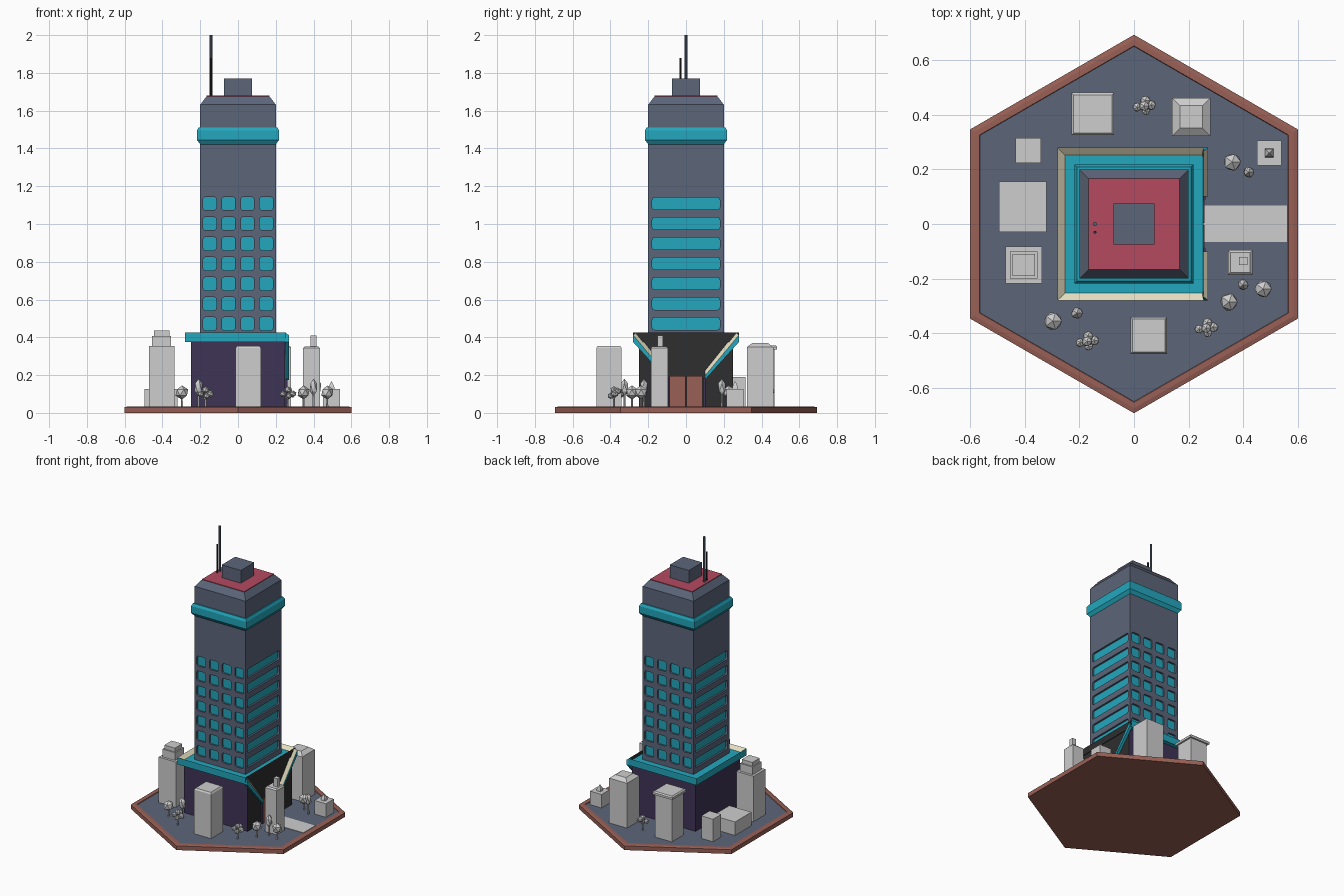
import bpy, bmesh, math, random
from mathutils import Matrix, Vector

if "Cube" in bpy.data.objects:
    bpy.data.objects.remove(bpy.data.objects["Cube"])

random.seed(4)


def material(name, r, g, b):
    lin = [((c / 255 + 0.055) / 1.055) ** 2.4 for c in (r, g, b)]
    m = bpy.data.materials.new(name)
    m.diffuse_color = (*lin, 1)
    m.use_nodes = True
    m.node_tree.nodes["Principled BSDF"].inputs["Base Color"].default_value = m.diffuse_color
    return m


SLATE = material("slate", 92, 102, 122)
TEAL = material("teal", 35, 167, 189)
RED = material("roof red", 180, 74, 96)
BROWN = material("clay brown", 152, 96, 86)
PURPLE = material("dark purple", 62, 52, 86)
BLACK = material("charcoal", 46, 46, 46)
CREAM = material("cream", 228, 222, 192)
GREY = material("light grey", 206, 206, 206)


def finish(name, bm, mats):
    bmesh.ops.recalc_face_normals(bm, faces=bm.faces)
    mesh = bpy.data.meshes.new(name)
    bm.to_mesh(mesh)
    bm.free()
    for m in mats:
        mesh.materials.append(m)
    ob = bpy.data.objects.new(name, mesh)
    bpy.context.collection.objects.link(ob)
    return ob


def loft(bm, rings, slots=None):
    """Skin a list of equal-length vertex rings and cap both ends."""
    rows = [[bm.verts.new(p) for p in ring] for ring in rings]
    n = len(rows[0])
    slots = slots or [0] * len(rows)
    for i in range(len(rows) - 1):
        for k in range(n):
            f = bm.faces.new((rows[i][k], rows[i][(k + 1) % n],
                              rows[i + 1][(k + 1) % n], rows[i + 1][k]))
            f.material_index = slots[i]
    bm.faces.new(rows[0][::-1])
    bm.faces.new(rows[-1]).material_index = slots[-1]


def ring(r, z, n=4, x=0, y=0, ry=None):
    """Regular ring given by its distance to the flat sides."""
    R, ry = r / math.cos(math.pi / n), (r if ry is None else ry)
    pts = []
    for k in range(n):
        a = (k + 0.5) * 2 * math.pi / n
        pts.append((x + R * math.cos(a), y + R * math.sin(a) * ry / r, z))
    return pts


def stack(name, profile, mats, x=0, y=0, n=4, slots=None):
    bm = bmesh.new()
    loft(bm, [ring(p[0], p[1], n, x, y, p[2] if len(p) > 2 else None)
              for p in profile], slots)
    return finish(name, bm, mats)


def box(name, x0, x1, y0, y1, z0, z1, mat):
    rx, ry = (x1 - x0) / 2, (y1 - y0) / 2
    return stack(name, [(rx, z0, ry), (rx, z1, ry)], [mat], (x0 + x1) / 2, (y0 + y1) / 2)


# Hexagonal base with a raised rim, and the entrance path
stack("base", [(0.6, 0), (0.6, 0.03), (0.584, 0.034), (0.565, 0.034), (0.563, 0.03)],
      [BROWN, SLATE], n=6, slots=[0, 0, 0, 0, 1])
box("entrance_path", 0.25, 0.56, -0.065, 0.068, 0.028, 0.033, GREY)

# Podium: purple walls, teal flared band, cream inner slope, teal roof
podium = stack("podium", [(0.25, 0.03), (0.25, 0.376), (0.28, 0.376), (0.28, 0.425), (0.252, 0.402)],
               [PURPLE, TEAL, CREAM, BLACK], slots=[0, 1, 1, 2, 1])
for v in podium.data.vertices:
    v.co.x = min(v.co.x, 0.254)
for p in podium.data.polygons:
    if p.center.x > 0.245:
        p.material_index = 3

# Sloping bands, door posts and doors on the entrance side
for s, side in ((1, "back"), (-1, "front")):
    bm = bmesh.new()
    yz0 = [(0.28, 0.375), (0.10, 0.175), (0.10, 0.222), (0.262, 0.425)]
    yz1 = [(0.28, 0.375), (0.10, 0.175), (0.10, 0.196), (0.28, 0.412)]
    loft(bm, [[(0.25, s * y, z) for y, z in yz0], [(0.27, s * y, z) for y, z in yz1]])
    bm.faces.ensure_lookup_table()
    bm.faces[2].material_index = 1
    finish("sloping_band_" + side, bm, [TEAL, CREAM])
    box("door_post_" + side, 0.25, 0.262, *sorted((s * 0.09, s * 0.103)), 0.03, 0.185, PURPLE)
    box("door_" + side, 0.25, 0.259, *sorted((s * 0.003, s * 0.088)), 0.03, 0.195, BROWN)

# Tower shaft with chamfered top
tower = stack("tower", [(0.2, 0.39), (0.2, 1.632), (0.167, 1.675)], [SLATE, TEAL])

# Rounded window recesses: square windows front and back, strips on the sides
bm = bmesh.new()
for k in range(4):
    turn = Matrix.Rotation(k * math.pi / 2, 3, 'Z')
    spans = [(-0.15, 0.035), (-0.05, 0.035), (0.05, 0.035), (0.15, 0.035)] if k % 2 == 0 else [(0, 0.179)]
    for row in range(7):
        cz = 0.472 + 0.106 * row
        for cx, hw in spans:
            hh, r = 0.035 if k % 2 == 0 else 0.032, 0.013
            pts = []
            for q, (sx, sz) in enumerate(((1, 1), (-1, 1), (-1, -1), (1, -1))):
                for t in range(4):
                    a = (q + t / 3) * math.pi / 2
                    pts.append((cx + sx * (hw - r) + r * math.cos(a),
                                cz + sz * (hh - r) + r * math.sin(a)))
            loft(bm, [[turn @ Vector((x, y, z)) for x, z in pts] for y in (-0.22, -0.187)])
cutter = finish("window_cutter", bm, [SLATE])
cutter.hide_render = True
mod = tower.modifiers.new("windows", 'BOOLEAN')
mod.object, mod.operation, mod.solver = cutter, 'DIFFERENCE', 'EXACT'
bpy.context.view_layer.objects.active = tower
bpy.ops.object.modifier_apply(modifier=mod.name)
bpy.data.objects.remove(cutter)
for p in tower.data.polygons:
    depth = p.normal.dot(Vector((p.center.x, p.center.y, 0)))
    p.material_index = int(abs(p.normal.z) < 0.1 and 0.18 < depth < 0.19)

# Crown band, roof, plant room and antennas
stack("crown_band", [(0.199, 1.42), (0.217, 1.445), (0.217, 1.495), (0.208, 1.512), (0.199, 1.512)], [TEAL])
stack("red_roof", [(0.166, 1.67), (0.166, 1.679)], [RED])
stack("plant_room", [(0.075, 1.675), (0.075, 1.77)], [SLATE])
stack("tall_antenna", [(0.007, 1.675), (0.007, 2.0)], [SLATE], x=-0.143, n=8)
stack("short_antenna", [(0.005, 1.675), (0.005, 1.88)], [BLACK], x=-0.143, y=-0.03, n=8)

# Small surrounding buildings: name, centre, profile of (half width, height[, half depth])
G = 0.028
buildings = [
    ("overhang_building", -0.151, 0.403, [(0.066, G), (0.066, 0.335), (0.078, 0.335), (0.078, 0.35), (0.07, 0.358)]),
    ("hipped_building", 0.21, 0.392, [(0.07, G), (0.07, 0.348), (0.041, 0.37)]),
    ("small_block", -0.387, 0.269, [(0.046, G), (0.046, 0.19)]),
    ("low_block", -0.407, 0.063, [(0.087, G, 0.092), (0.087, 0.126, 0.092)]),
    ("stepped_building", -0.404, -0.15, [(0.067, G), (0.067, 0.353), (0.05, 0.353), (0.05, 0.408),
                                         (0.041, 0.408), (0.041, 0.435)]),
    ("bevelled_building", 0.054, -0.408, [(0.067, G), (0.067, 0.343), (0.06, 0.354)]),
    ("chimney_building", 0.389, -0.141, [(0.045, G), (0.045, 0.343), (0.036, 0.352)]),
    ("chimney", 0.4, -0.136, [(0.015, 0.34), (0.015, 0.41)]),
    ("corner_block", 0.495, 0.26, [(0.045, G), (0.045, 0.126)]),
    ("corner_block_spire", 0.495, 0.26, [(0.016, 0.125), (0.014, 0.14), (0.002, 0.166)]),
]
for name, x, y, profile in buildings:
    stack(name, profile, [GREY], x, y)


def blob(bm, x, y, z, r, rz):
    new = bmesh.ops.create_icosphere(bm, subdivisions=1, radius=1)["verts"]
    for v in new:
        k = random.uniform(0.93, 1.07)
        v.co = (x + v.co.x * r * k, y + v.co.y * r * k, z + v.co.z * rz)


# Trees: round, tall and clustered crowns on thin trunks
trees = [(0.36, 0.227, 0.035), (0.473, -0.238, 0.034), (0.348, -0.286, 0.035), (-0.297, -0.355, 0.036),
         (0.42, 0.19, 0.022), (0.4, -0.223, 0.022), (-0.209, -0.326, 0.023)]
for x, y, r in trees:
    bm = bmesh.new()
    tall = r < 0.03
    loft(bm, [ring(0.005, G, 5, x, y), ring(0.004, 0.1, 5, x, y)])
    blob(bm, x, y, 0.135 if tall else 0.108, r, 0.046 if tall else 0.037)
    finish("tall_tree" if tall else "round_tree", bm, [GREY])
for x, y in ((0.037, 0.432), (0.264, -0.381), (-0.172, -0.43)):
    bm = bmesh.new()
    loft(bm, [ring(0.005, G, 5, x, y), ring(0.004, 0.11, 5, x, y)])
    for dx, dy, z, r in ((-0.026, -0.004, 0.1, 0.018), (0.026, 0.004, 0.1, 0.02), (0.004, 0.02, 0.115, 0.02),
                         (0.006, -0.018, 0.09, 0.017), (0, 0, 0.122, 0.02)):
        loft(bm, [ring(0.003, 0.07, 4, x, y), ring(0.003, z, 4, x + dx, y + dy)])
        blob(bm, x + dx, y + dy, z, r, r * 0.95)
    finish("cluster_tree", bm, [GREY])
